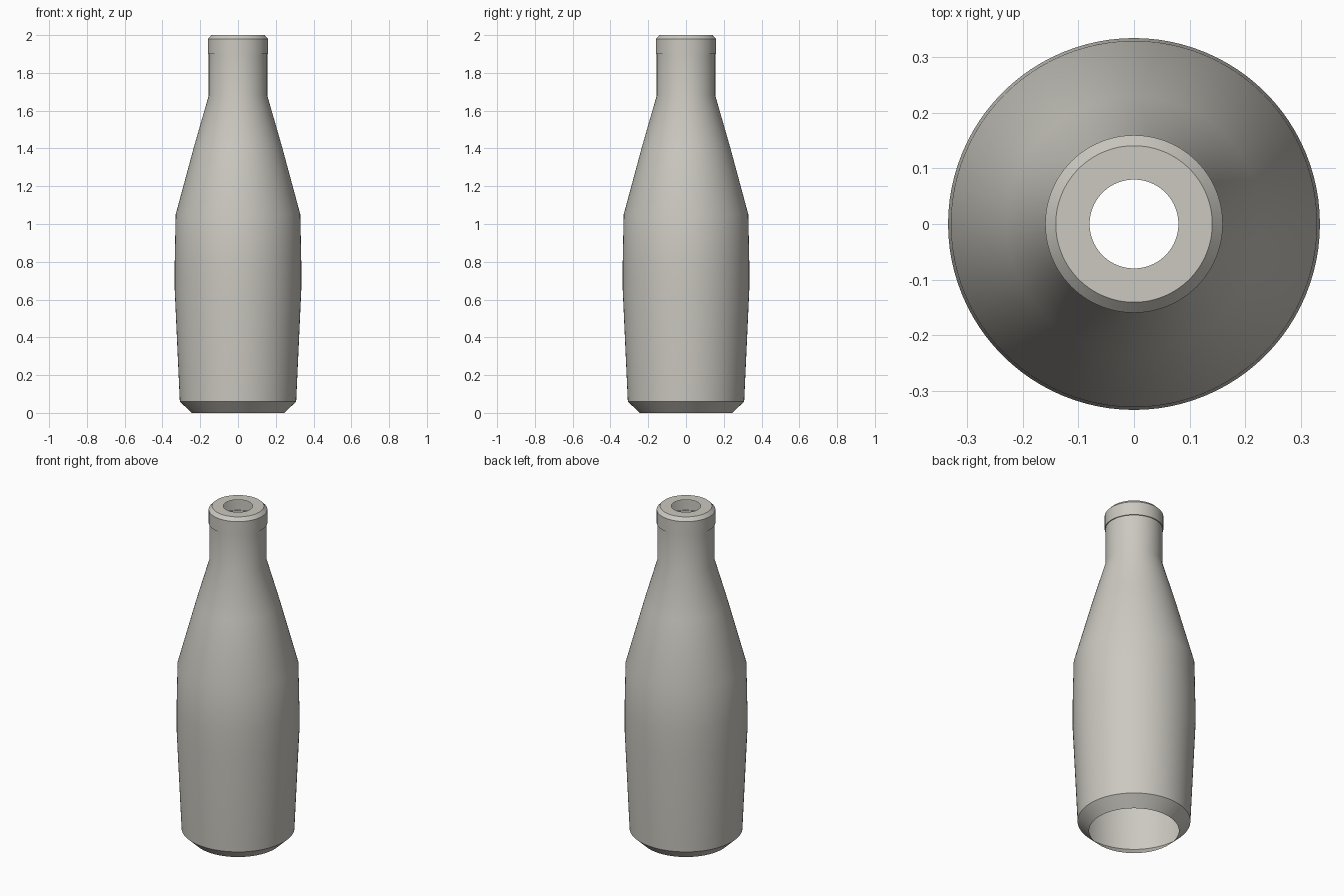
import bpy, bmesh, math

cube = bpy.data.objects.get("Cube")
if cube:
    bpy.data.objects.remove(cube, do_unlink=True)

# Single warm grey material
COLOR = (0.60, 0.58, 0.53, 1.0)
grey = bpy.data.materials.new("warm_grey")
grey.use_nodes = True
grey.diffuse_color = COLOR
grey.node_tree.nodes["Principled BSDF"].inputs["Base Color"].default_value = COLOR

# Bottle wall as (radius, height), from the open base to the mouth
PROFILE = [
    (0.245, 0.0), (0.308, 0.06), (0.335, 0.65), (0.335, 0.80), (0.33, 1.05),
    (0.23, 1.42), (0.155, 1.68), (0.155, 1.90),   # shoulder and neck
    (0.16, 1.90), (0.16, 1.98), (0.141, 2.0), (0.08, 2.0),  # lip and rim
]


def lathe(name, profile, segments=96):
    """Spin an open profile about z into a thin shell."""
    bm = bmesh.new()
    verts = [bm.verts.new((r, 0, z)) for r, z in profile]
    edges = [bm.edges.new(pair) for pair in zip(verts, verts[1:])]
    bmesh.ops.spin(bm, geom=verts + edges, cent=(0, 0, 0), axis=(0, 0, 1),
                   angle=2 * math.pi, steps=segments, use_merge=True)
    bmesh.ops.remove_doubles(bm, verts=bm.verts, dist=1e-5)
    bmesh.ops.recalc_face_normals(bm, faces=bm.faces)
    # Make sure the wall faces outwards
    wall = max(bm.faces, key=lambda f: f.calc_center_median().xy.length)
    if wall.normal.dot(wall.calc_center_median()) < 0:
        bmesh.ops.reverse_faces(bm, faces=bm.faces)
    mesh = bpy.data.meshes.new(name)
    bm.to_mesh(mesh)
    bm.free()
    mesh.materials.append(grey)
    obj = bpy.data.objects.new(name, mesh)
    bpy.context.collection.objects.link(obj)
    return obj


bottle = lathe("bottle", PROFILE)
bpy.ops.object.select_all(action="DESELECT")
bottle.select_set(True)
bpy.context.view_layer.objects.active = bottle
bpy.ops.object.shade_smooth_by_angle(angle=math.radians(30))
